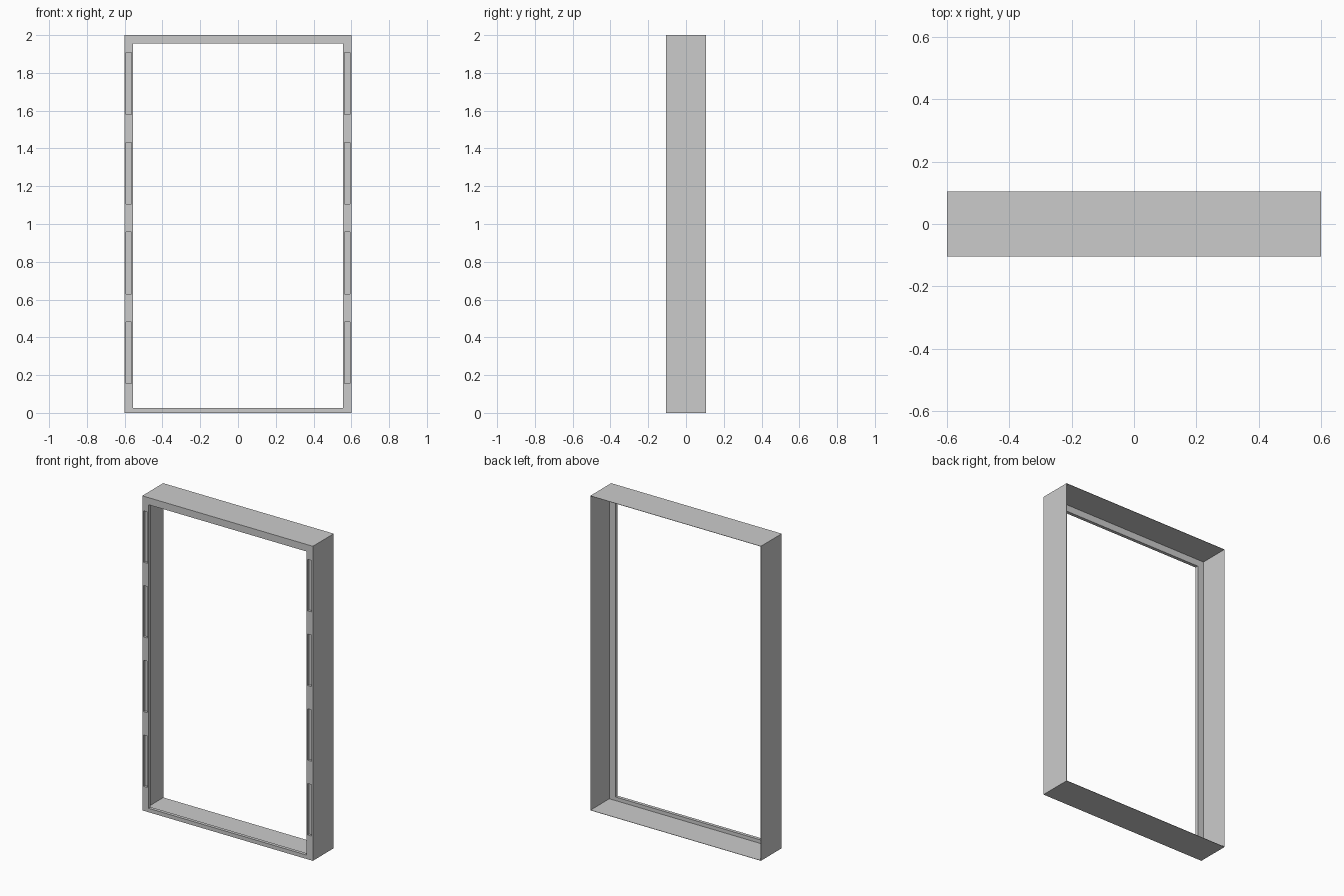
import bpy, bmesh
from mathutils import Matrix, Vector

if "Cube" in bpy.data.objects:
    bpy.data.objects.remove(bpy.data.objects["Cube"], do_unlink=True)

W, D, H = 1.2, 0.21, 2.0        # overall size
WALL, LIP = 0.002, 0.021        # sheet thickness, front border thickness
SIDE, TOP, BOTTOM = 0.045, 0.045, 0.025   # border widths
FRONT, BACK = -D / 2, D / 2

grey = bpy.data.materials.new("light grey")
grey.use_nodes = True
grey.diffuse_color = (0.6, 0.6, 0.6, 1)
grey.node_tree.nodes["Principled BSDF"].inputs["Base Color"].default_value = grey.diffuse_color


def add_box(bm, x, y, z):
    """Box from (min, max) ranges."""
    lo, hi = zip(x, y, z)
    lo, hi = Vector(lo), Vector(hi)
    bmesh.ops.create_cube(bm, size=1, matrix=Matrix.Translation((lo + hi) / 2)
                          @ Matrix.Diagonal((*(hi - lo), 1)))


def make(name, boxes):
    bm = bmesh.new()
    for b in boxes:
        add_box(bm, *b)
    mesh = bpy.data.meshes.new(name)
    bm.to_mesh(mesh)
    bm.free()
    mesh.materials.append(grey)
    ob = bpy.data.objects.new(name, mesh)
    bpy.context.collection.objects.link(ob)
    return ob


def cut(target, cutter):
    mod = target.modifiers.new("cut", "BOOLEAN")
    mod.operation, mod.solver, mod.object = "DIFFERENCE", "EXACT", cutter
    cutter.hide_render = True
    cutter.hide_set(True)
    cutter.display_type = "WIRE"


# Solid body, hollowed from the back to leave a thin shell and a front border
frame = make("frame", [((-W / 2, W / 2), (FRONT, BACK), (0, H))])
hollow = make("hollow_cutter", [((-W / 2 + WALL, W / 2 - WALL),
                                 (FRONT + LIP, BACK + 0.1), (WALL, H - WALL))])
opening = make("opening_cutter", [((-W / 2 + SIDE, W / 2 - SIDE),
                                   (FRONT - 0.1, BACK + 0.2), (BOTTOM, H - TOP))])

# Four shallow slots down each side of the border
slots = []
for i in range(4):
    z = 0.155 + i * 0.475
    for x in (-0.578, 0.578):
        slots.append(((x - 0.014, x + 0.014), (FRONT - 0.05, FRONT + 0.015), (z, z + 0.327)))
slot_cutter = make("slot_cutter", slots)

for cutter in (hollow, opening, slot_cutter):
    cut(frame, cutter)

# Bake the cuts and drop the helpers
bpy.context.view_layer.update()
baked = bpy.data.meshes.new_from_object(frame.evaluated_get(bpy.context.evaluated_depsgraph_get()))
frame.modifiers.clear()
frame.data = baked
baked.materials.clear()
baked.materials.append(grey)
for poly in baked.polygons:
    poly.material_index = 0
for cutter in (hollow, opening, slot_cutter):
    bpy.data.objects.remove(cutter, do_unlink=True)
